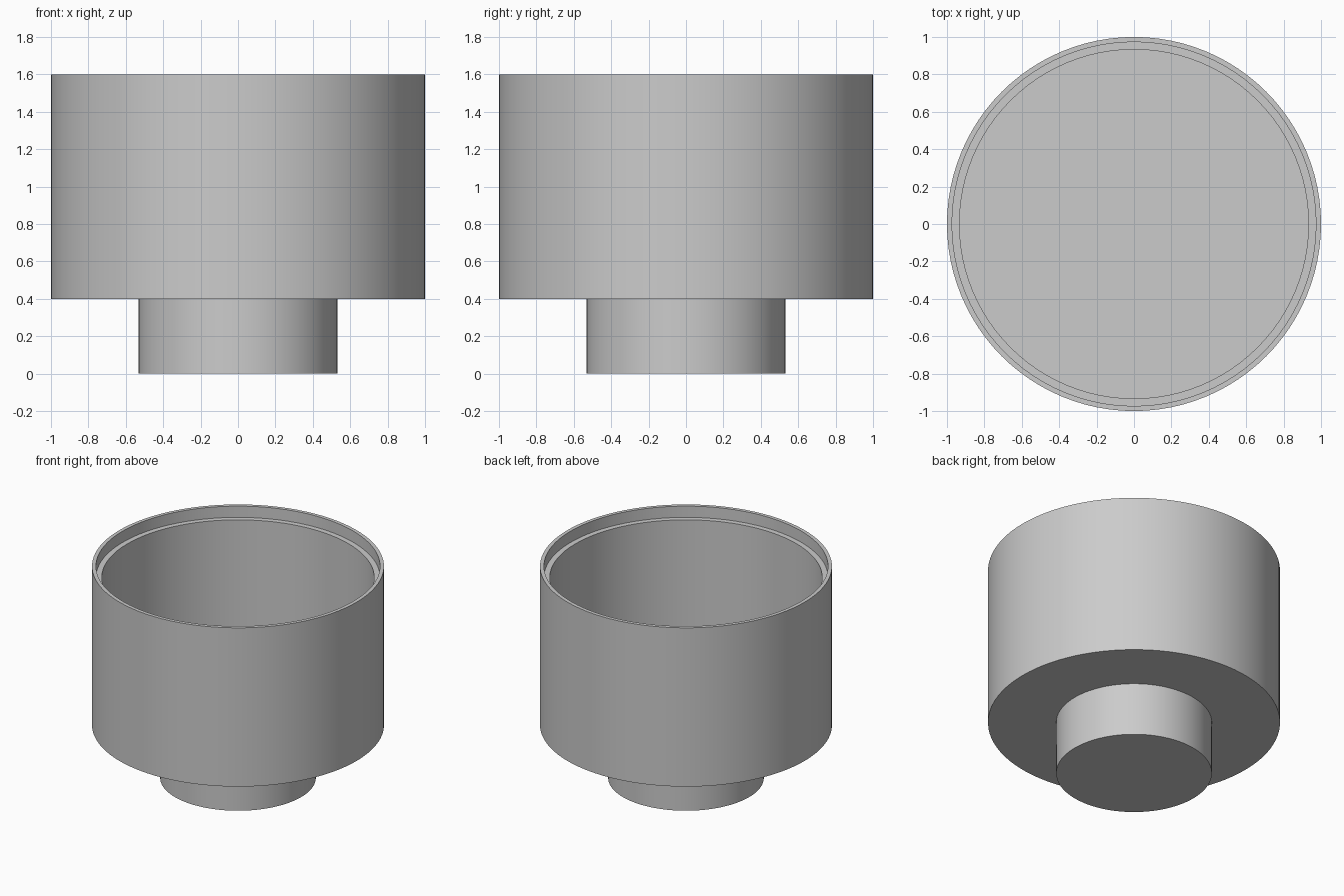
import bpy, bmesh, math

cube = bpy.data.objects.get("Cube")
if cube:
    bpy.data.objects.remove(cube, do_unlink=True)

SEGMENTS = 96

# Single plain grey
grey = bpy.data.materials.new("light grey")
grey.use_nodes = True
colour = (0.6, 0.6, 0.6, 1)
grey.diffuse_color = colour
grey.node_tree.nodes["Principled BSDF"].inputs["Base Color"].default_value = colour


def lathe(name, profile, material):
    """Spin a (radius, height) profile that starts and ends on the z axis."""
    bm = bmesh.new()
    verts = [bm.verts.new((r, 0, z)) for r, z in profile]
    edges = [bm.edges.new(pair) for pair in zip(verts, verts[1:])]
    bmesh.ops.spin(bm, geom=verts + edges, cent=(0, 0, 0), axis=(0, 0, 1),
                   angle=math.tau, steps=SEGMENTS, use_merge=False)
    bmesh.ops.remove_doubles(bm, verts=bm.verts, dist=1e-4)
    bmesh.ops.recalc_face_normals(bm, faces=bm.faces)
    mesh = bpy.data.meshes.new(name)
    bm.to_mesh(mesh)
    bm.free()
    mesh.materials.append(material)
    obj = bpy.data.objects.new(name, mesh)
    bpy.context.collection.objects.link(obj)
    bpy.ops.object.select_all(action="DESELECT")
    obj.select_set(True)
    bpy.context.view_layer.objects.active = obj
    bpy.ops.object.shade_smooth_by_angle(angle=math.radians(30))
    return obj


foot_radius, foot_height = 0.533, 0.4
rim_height, ledge_height, floor_height = 1.6, 1.515, 0.467
lip_radius, wall_radius = 0.973, 0.933

# Hollow bowl on a solid round foot, with a stepped ledge inside the rim
lathe("footed_bowl", [
    (0, 0), (foot_radius, 0), (foot_radius, foot_height),
    (1, foot_height), (1, rim_height),
    (lip_radius, rim_height), (lip_radius, ledge_height),
    (wall_radius, ledge_height), (wall_radius, floor_height),
    (0, floor_height),
], grey)
